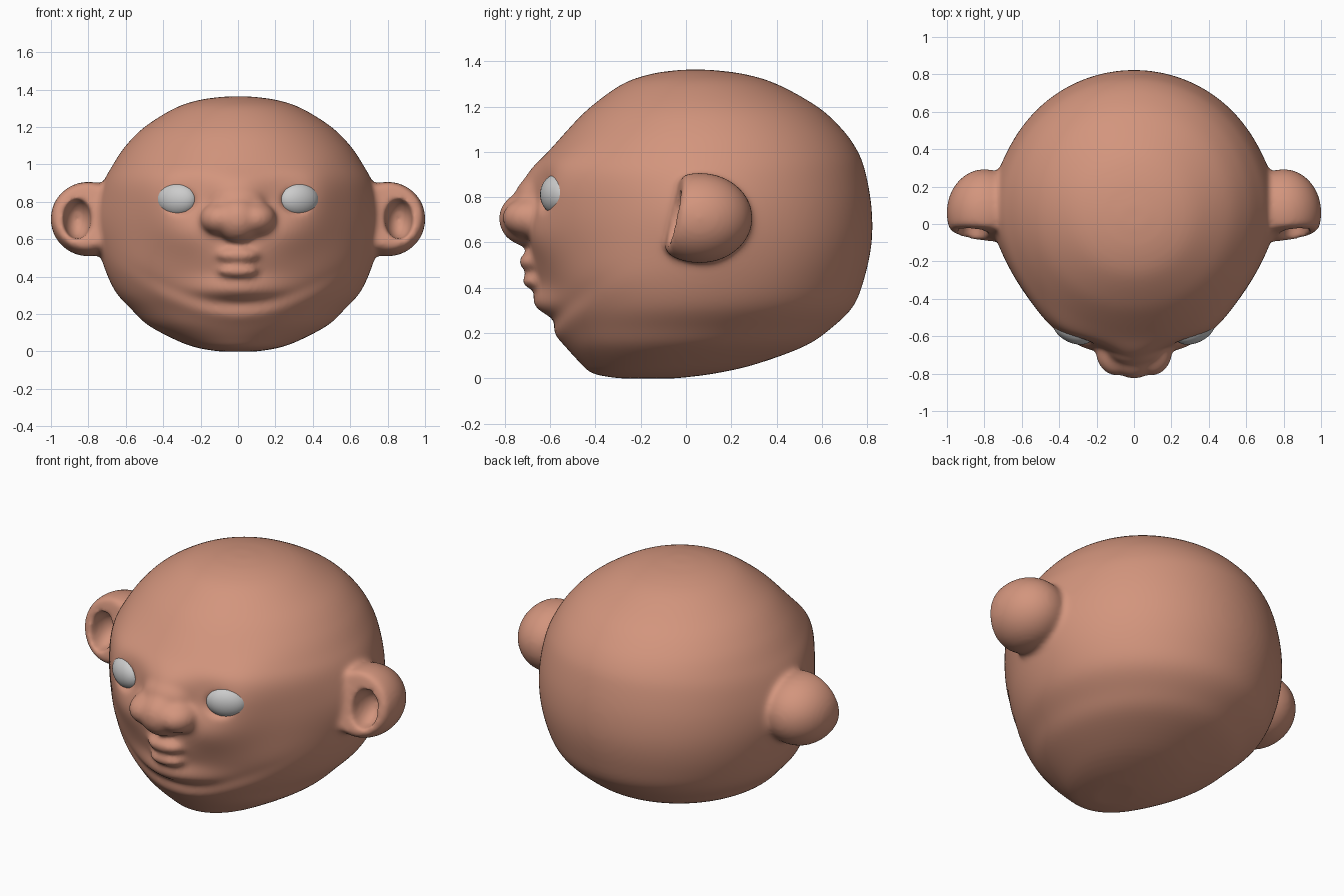
import bpy, bmesh
from math import sin, cos, pi, radians, exp
from mathutils import Vector, Matrix

if "Cube" in bpy.data.objects:
    bpy.data.objects.remove(bpy.data.objects["Cube"])

skin = bpy.data.materials.new("skin")
skin.diffuse_color = (0.65, 0.30, 0.205, 1)
skin.use_nodes = True
skin.node_tree.nodes["Principled BSDF"].inputs["Base Color"].default_value = skin.diffuse_color


def to_object(bm, name, mat=None):
    bmesh.ops.recalc_face_normals(bm, faces=bm.faces)
    me = bpy.data.meshes.new(name)
    bm.to_mesh(me)
    bm.free()
    me.shade_smooth()
    ob = bpy.data.objects.new(name, me)
    bpy.context.collection.objects.link(ob)
    if mat:
        me.materials.append(mat)
    return ob


def ball(bm, loc, size, turn=0):
    """Ellipsoid, turned by degrees about z."""
    m = (Matrix.Translation(loc) @ Matrix.Rotation(radians(turn), 4, 'Z')
         @ Matrix.Diagonal((*size, 1)))
    return bmesh.ops.create_uvsphere(bm, u_segments=32, v_segments=20, radius=1, matrix=m)['verts']


def pair(bm, loc, size, turn=0):
    x, y, z = loc
    return ball(bm, loc, size, turn) + ball(bm, (-x, y, z), size, -turn)


def catmull(p, i, t):
    a, b, c, d = (p[max(0, min(len(p) - 1, i + k))] for k in (-1, 0, 1, 2))
    return 0.5 * (2 * b + (c - a) * t + (2 * a - 5 * b + 4 * c - d) * t * t
                  + (3 * b - a - 3 * c + d) * t ** 3)


def gauss(u, su, v, sv):
    return exp(-(u / su) ** 2 - (v / sv) ** 2)


# Soft facial relief: x, z, spread x, spread z, push forward, upward curl to the sides
relief = (
    (0, .86, .15, .10, .06, 0),      # bridge
    (.25, .64, .20, .14, .065, 0),   # cheek
    (.42, .83, .13, .17, .04, 0),    # outer eye rim
    (.28, .96, .20, .06, .015, 0),   # brow
    (0, .50, .17, .13, .04, 0),      # muzzle
    (0, .33, .22, .06, .065, 0),     # chin
    (0, .255, .35, .028, -.02, .6),  # crease
    (0, .20, .42, .045, .02, .6))    # double chin


def sculpt(x, y, z):
    if y < 0:
        y -= sum(p * gauss(abs(x) - cx, sx, z - cz - curl * x * x, sz)
                 for cx, cz, sx, sz, p, curl in relief) * min(1, -y / .3)
    flare = .045 * gauss(y - .08, .22, z - .71, .19)
    return x * (1 + flare), y, z


# Skull: stacked rings of height, front, back, half width
rows = [Vector(r) for r in (
    (0.00, -.30, -.04, .10), (0.02, -.41, .12, .22), (0.06, -.46, .30, .33),
    (0.14, -.53, .52, .48), (0.22, -.57, .64, .565), (0.32, -.60, .74, .655),
    (0.45, -.63, .79, .71), (0.60, -.64, .82, .735), (0.75, -.65, .82, .735),
    (0.90, -.65, .795, .71), (1.00, -.60, .76, .665), (1.10, -.52, .69, .60),
    (1.20, -.42, .58, .50), (1.30, -.28, .40, .34), (1.345, -.15, .25, .205),
    (1.363, -.02, .10, .07))]
SEG = 144
bm = bmesh.new()
rings = []
for i in range(len(rows) - 1):
    for s in range(9 if i == len(rows) - 2 else 8):
        z, f, b, w = catmull(rows, i, s / 8)
        rings.append([bm.verts.new(sculpt(w * sin(a), (f + b) / 2 - (b - f) / 2 * cos(a), z))
                      for a in (2 * pi * k / SEG for k in range(SEG))])
for lo, hi in zip(rings, rings[1:]):
    for k in range(SEG):
        n = (k + 1) % SEG
        bm.faces.new((lo[k], lo[n], hi[n], hi[k]))
bm.faces.new(rings[0][::-1])
bm.faces.new(rings[-1])

# Nose: bulb, wings, upper slope
ball(bm, (0, -.69, .705), (.125, .138, .125))
pair(bm, (.095, -.68, .71), (.11, .132, .09))
ball(bm, (0, -.65, .80), (.15, .105, .10))
# Lips
ball(bm, (0, -.665, .515), (.12, .075, .045))
ball(bm, (0, -.66, .43), (.11, .065, .038))
# Ears: round backs with a flattened front
for v in pair(bm, (.80, .06, .708), (.203, .235, .2)):
    v.co.y = max(v.co.y, -.06 + .23 * (v.co.z - .71) + .12 * (abs(v.co.x) - .8))
head = to_object(bm, "head", skin)

# Cutters: ear hollows, eye sockets, mouth slit
bm = bmesh.new()
pair(bm, (.86, -.05, .71), (.075, .13, .11))
pair(bm, (.33, -.68, .81), (.12, .11, .09), 25)
ball(bm, (0, -.73, .472), (.075, .06, .012))
cutter = to_object(bm, "hollow_cutter")
cutter.hide_render = True
cutter.hide_set(True)


def remesh(size):
    m = head.modifiers.new("remesh", 'REMESH')
    m.mode = 'VOXEL'
    m.voxel_size = size
    m.use_smooth_shade = True


remesh(.014)
cut = head.modifiers.new("hollows", 'BOOLEAN')
cut.operation = 'DIFFERENCE'
cut.object = cutter
cut.solver = 'EXACT'
remesh(.013)
soft = head.modifiers.new("soften", 'SMOOTH')
soft.factor = 0.5
soft.iterations = 14

# Eyes
for side, name in ((1, "left_eye"), (-1, "right_eye")):
    bm = bmesh.new()
    ball(bm, (.325 * side, -.565, .812), (.115, .07, .09), 25 * side)
    to_object(bm, name)
